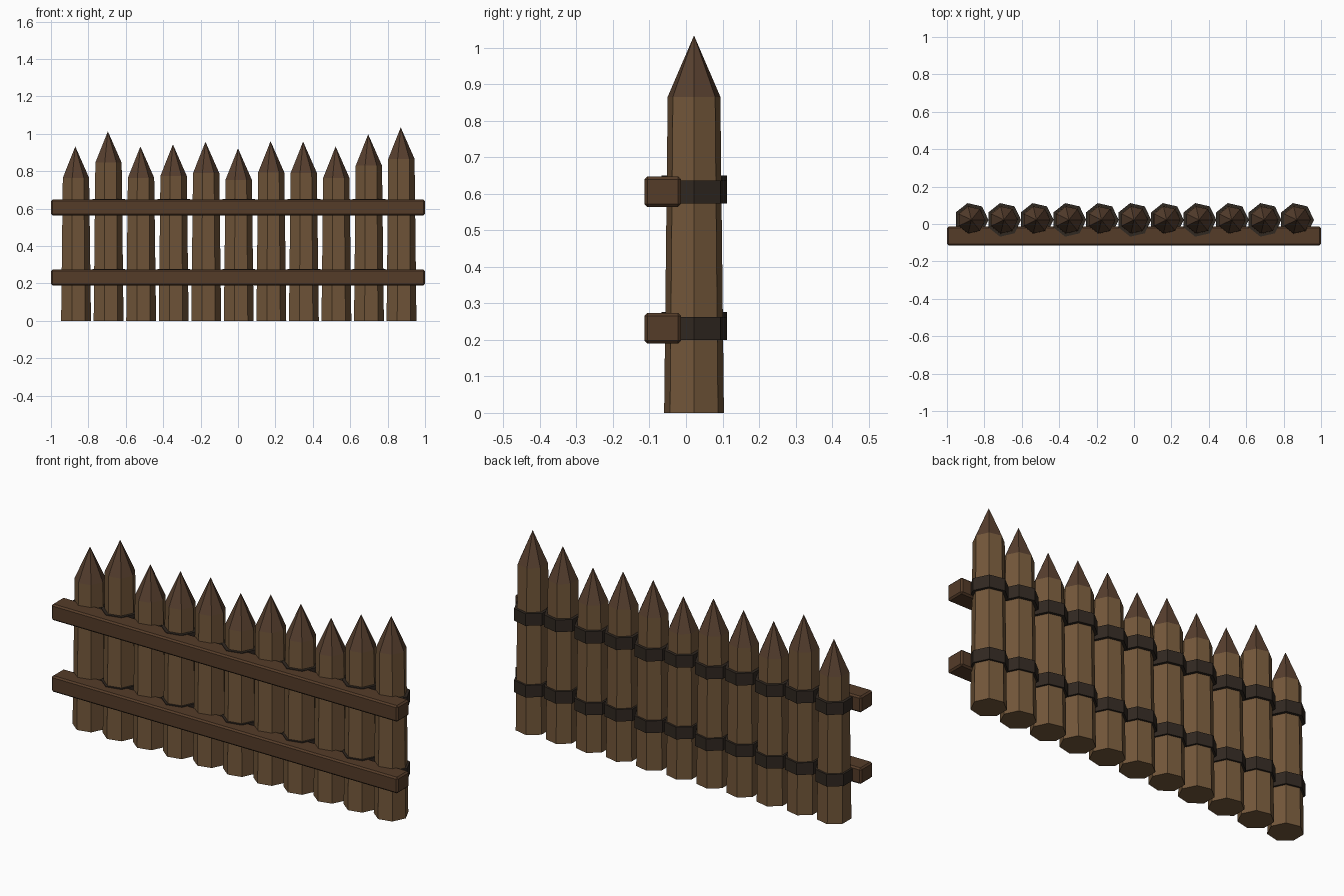
import bpy, bmesh
from math import cos, sin, tau

if "Cube" in bpy.data.objects:
    bpy.data.objects.remove(bpy.data.objects["Cube"])

SIDES = 7
CENTRE_Y = 0.022


def material(name, rgb):
    m = bpy.data.materials.new(name)
    m.diffuse_color = (*rgb, 1)
    m.use_nodes = True
    m.node_tree.nodes["Principled BSDF"].inputs["Base Color"].default_value = m.diffuse_color
    return m


wood = material("log_wood", (0.17, 0.095, 0.042))
cut = material("cut_wood", (0.095, 0.05, 0.028))
rail_wood = material("rail_wood", (0.09, 0.045, 0.022))
binding = material("dark_binding", (0.03, 0.021, 0.015))


def finish(name, bm, mats):
    bmesh.ops.recalc_face_normals(bm, faces=bm.faces[:])
    me = bpy.data.meshes.new(name)
    bm.to_mesh(me)
    bm.free()
    for m in mats:
        me.materials.append(m)
    ob = bpy.data.objects.new(name, me)
    bpy.context.collection.objects.link(ob)
    return ob


def ring(bm, x, r, z):
    return [bm.verts.new((x + r * cos(tau * k / SIDES),
                          CENTRE_Y + r * sin(tau * k / SIDES), z))
            for k in range(SIDES)]


def sides(bm, a, b):
    for k in range(SIDES):
        j = (k + 1) % SIDES
        bm.faces.new((a[k], a[j], b[j], b[k]))


# Tapered log with a sharpened tip
def stake(i, x, top):
    bm = bmesh.new()
    a, b = ring(bm, x, 0.084, 0), ring(bm, x, 0.074, top - 0.168)
    sides(bm, a, b)
    bm.faces.new(a[::-1])
    tip = bm.verts.new((x, CENTRE_Y, top))
    for k in range(SIDES):
        bm.faces.new((b[k], b[(k + 1) % SIDES], tip)).material_index = 1
    finish(f"stake_{i + 1}", bm, (wood, cut))


# Band wrapped round a log
def strap(name, x, z):
    bm = bmesh.new()
    a, b = ring(bm, x, 0.092, z), ring(bm, x, 0.092, z + 0.063)
    sides(bm, a, b)
    bm.faces.new(a[::-1])
    bm.faces.new(b)
    finish(name, bm, (binding,))


tops = [0.932, 1.013, 0.932, 0.943, 0.957, 0.922, 0.96, 0.958, 0.932, 0.997, 1.034]
for i, top in enumerate(tops):
    x = (i - 5) * 0.174
    stake(i, x, top)
    lift = 0.014 if i % 2 else 0.0
    strap(f"lower_strap_{i + 1}", x, 0.2 + lift)
    strap(f"upper_strap_{i + 1}", x, 0.574 + lift)

# Horizontal rails across the front
for name, z in (("lower_rail", 0.232), ("upper_rail", 0.606)):
    bm = bmesh.new()
    bmesh.ops.create_cube(bm, size=1)
    for v in bm.verts:
        v.co = (v.co.x * 2, v.co.y * 0.1 - 0.064, v.co.z * 0.084 + z)
    bmesh.ops.bevel(bm, geom=bm.edges[:], offset=0.008, segments=1, affect='EDGES')
    finish(name, bm, (rail_wood,))
